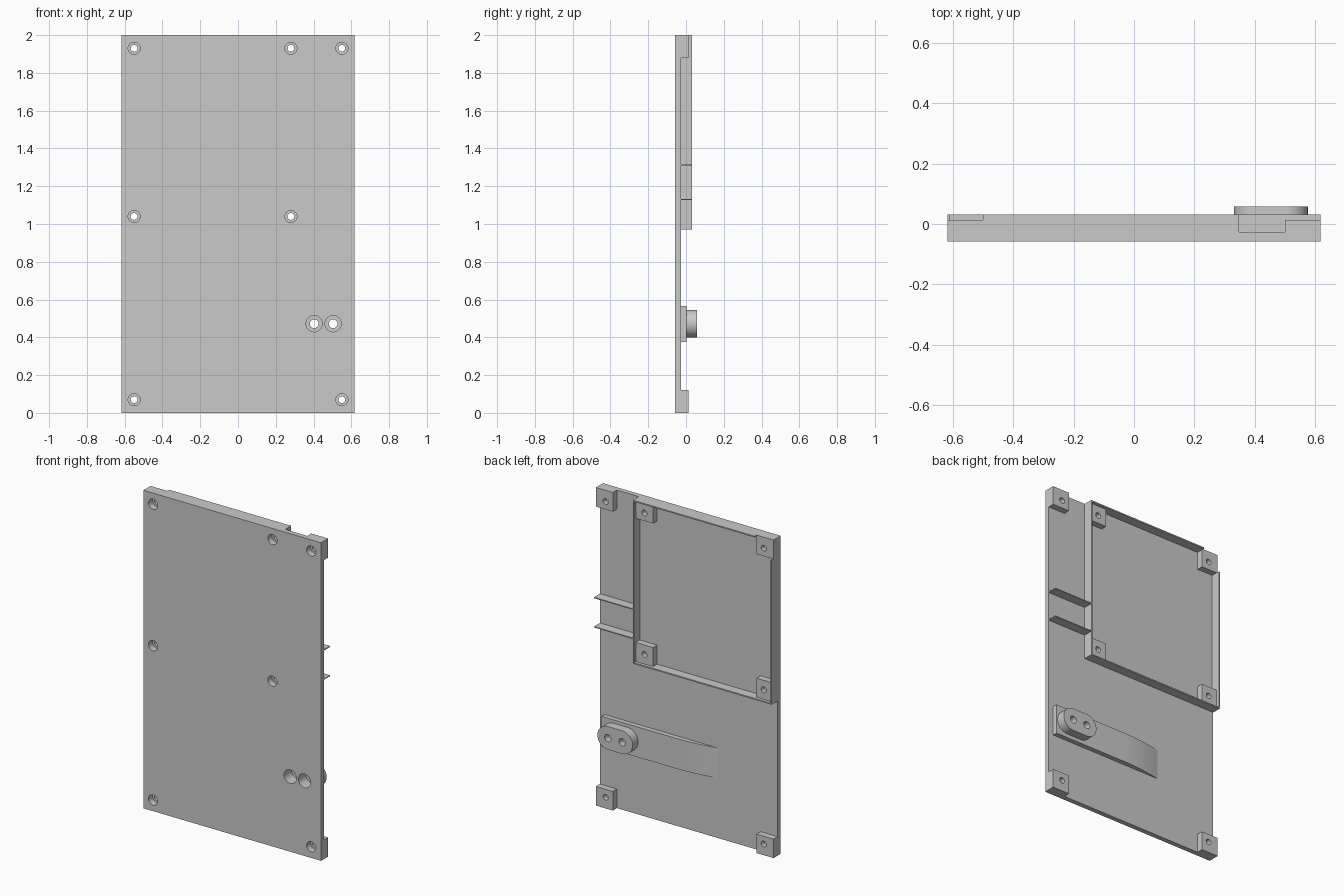
import bpy, bmesh, math

old = bpy.data.objects.get("Cube")
if old:
    bpy.data.objects.remove(old, do_unlink=True)

grey = bpy.data.materials.new("light grey")
grey.use_nodes = True
GREY = (0.59, 0.59, 0.59, 1)
grey.diffuse_color = GREY
grey.node_tree.nodes["Principled BSDF"].inputs["Base Color"].default_value = GREY

# Main sizes: half width, depth levels, wall thickness
W = 0.618
FRONT, BACK = -0.058, -0.027
BOSS_TOP, WALL_TOP = 0.013, 0.032
T = 0.008
FRAME_X, FRAME_Z = 0.348, 0.972


def make(name, bm):
    bmesh.ops.recalc_face_normals(bm, faces=bm.faces)
    mesh = bpy.data.meshes.new(name)
    bm.to_mesh(mesh)
    bm.free()
    mesh.materials.append(grey)
    obj = bpy.data.objects.new(name, mesh)
    bpy.context.collection.objects.link(obj)
    return obj


def box(name, x, y, z):
    bm = bmesh.new()
    bmesh.ops.create_cube(bm, size=1)
    for v in bm.verts:
        for i, (lo, hi) in enumerate((x, y, z)):
            v.co[i] = lo if v.co[i] < 0 else hi
    return make(name, bm)


def prism(name, outline, offset):
    """Extrude a closed outline along an offset."""
    bm = bmesh.new()
    face = bm.faces.new([bm.verts.new(p) for p in outline])
    new = bmesh.ops.extrude_face_region(bm, geom=[face])["geom"]
    verts = [g for g in new if isinstance(g, bmesh.types.BMVert)]
    bmesh.ops.translate(bm, verts=verts, vec=offset)
    return make(name, bm)


def stepped_cutter(bm, x, z, wide, narrow, depth):
    """Screw hole: wide pocket from the front, narrow bore to the back."""
    n = 32
    profile = [(FRONT - 0.1, wide), (FRONT + depth, wide),
               (FRONT + depth, narrow), (0.2, narrow)]
    rings = [[bm.verts.new((x + r * math.cos(k * math.tau / n), y,
                            z + r * math.sin(k * math.tau / n)))
              for k in range(n)] for y, r in profile]
    for a, b in zip(rings, rings[1:]):
        for k in range(n):
            j = (k + 1) % n
            bm.faces.new((a[k], a[j], b[j], b[k]))
    bm.faces.new(rings[0])
    bm.faces.new(rings[-1])


drilled = []

# Front panel
drilled.append(box("panel", (-W, W), (FRONT, BACK), (0, 2)))

# Outer corner bosses
for side, sx in (("left", 1), ("right", -1)):
    xs = sorted((sx * 0.5, sx * W))
    for level, zs in (("lower", (0, 0.12)), ("upper", (1.88, 2))):
        drilled.append(box(f"{level}_{side}_boss", xs, (BACK, BOSS_TOP), zs))

# Bosses inside the frame
inner_x = (0.22, FRAME_X - T)
low_z = (FRAME_Z + T, 1.1)
drilled.append(box("frame_upper_boss", inner_x, (BACK, BOSS_TOP), (1.88, 2 - T)))
drilled.append(box("frame_lower_left_boss", inner_x, (BACK, BOSS_TOP), low_z))
drilled.append(box("frame_lower_right_boss", (-W + T, -0.5), (BACK, BOSS_TOP), low_z))

# Raised frame walls, left open at the corner boss
wall_y = (BACK, WALL_TOP)
box("frame_top_wall", (-0.5, FRAME_X), wall_y, (2 - T, 2))
box("frame_bottom_wall", (-W, FRAME_X), wall_y, (FRAME_Z, FRAME_Z + T))
box("frame_right_wall", (-W, -W + T), wall_y, (FRAME_Z + T, 1.88))
box("frame_left_wall", (FRAME_X - T, FRAME_X), wall_y, (FRAME_Z + T, 2 - T))

# Two thin ribs beside the frame
for name, z in (("lower_rib", 1.13), ("upper_rib", 1.314)):
    box(name, (FRAME_X, W), wall_y, (z - 0.003, z + 0.003))

# Cable ramp: flat pad that curves down to the panel
RAMP_TOP, FLAT_END, TIP, RAMP_Z = 0.003, 0.08, -0.2, 0.376
curve = [(0.585, BACK, RAMP_Z), (0.585, RAMP_TOP, RAMP_Z)]
for k in range(25):
    t = k / 24
    curve.append((FLAT_END + (TIP - FLAT_END) * t,
                  RAMP_TOP + (BACK - RAMP_TOP) * t * t, RAMP_Z))
drilled.append(prism("ramp", curve, (0, 0, 0.19)))

# Rounded socket on the ramp
CX, CZ, R, HALF = 0.4535, 0.472, 0.0725, 0.05
outline = []
for start, sx in ((-math.pi / 2, 1), (math.pi / 2, -1)):
    for k in range(25):
        a = start + math.pi * k / 24
        outline.append((CX + sx * HALF + R * math.cos(a), RAMP_TOP, CZ + R * math.sin(a)))
drilled.append(prism("socket", outline, (0, 0.058 - RAMP_TOP, 0)))

# Screw holes and socket holes
bm = bmesh.new()
for x, z in ((-0.55, 0.07), (0.55, 0.07), (-0.55, 1.04), (0.28, 1.04),
             (-0.55, 1.93), (0.28, 1.93), (0.55, 1.93)):
    stepped_cutter(bm, x, z, 0.032, 0.018, 0.04)
for sx in (-1, 1):
    stepped_cutter(bm, CX + sx * HALF, CZ, 0.043, 0.023, 0.075)
cutter = make("hole_cutter", bm)
cutter.hide_render = True

for obj in drilled:
    mod = obj.modifiers.new("holes", "BOOLEAN")
    mod.operation = "DIFFERENCE"
    mod.solver = "EXACT"
    mod.object = cutter
    bpy.ops.object.select_all(action="DESELECT")
    obj.select_set(True)
    bpy.context.view_layer.objects.active = obj
    bpy.ops.object.modifier_apply(modifier=mod.name)
    bpy.ops.object.shade_smooth_by_angle(angle=math.radians(30))
bpy.data.objects.remove(cutter, do_unlink=True)
